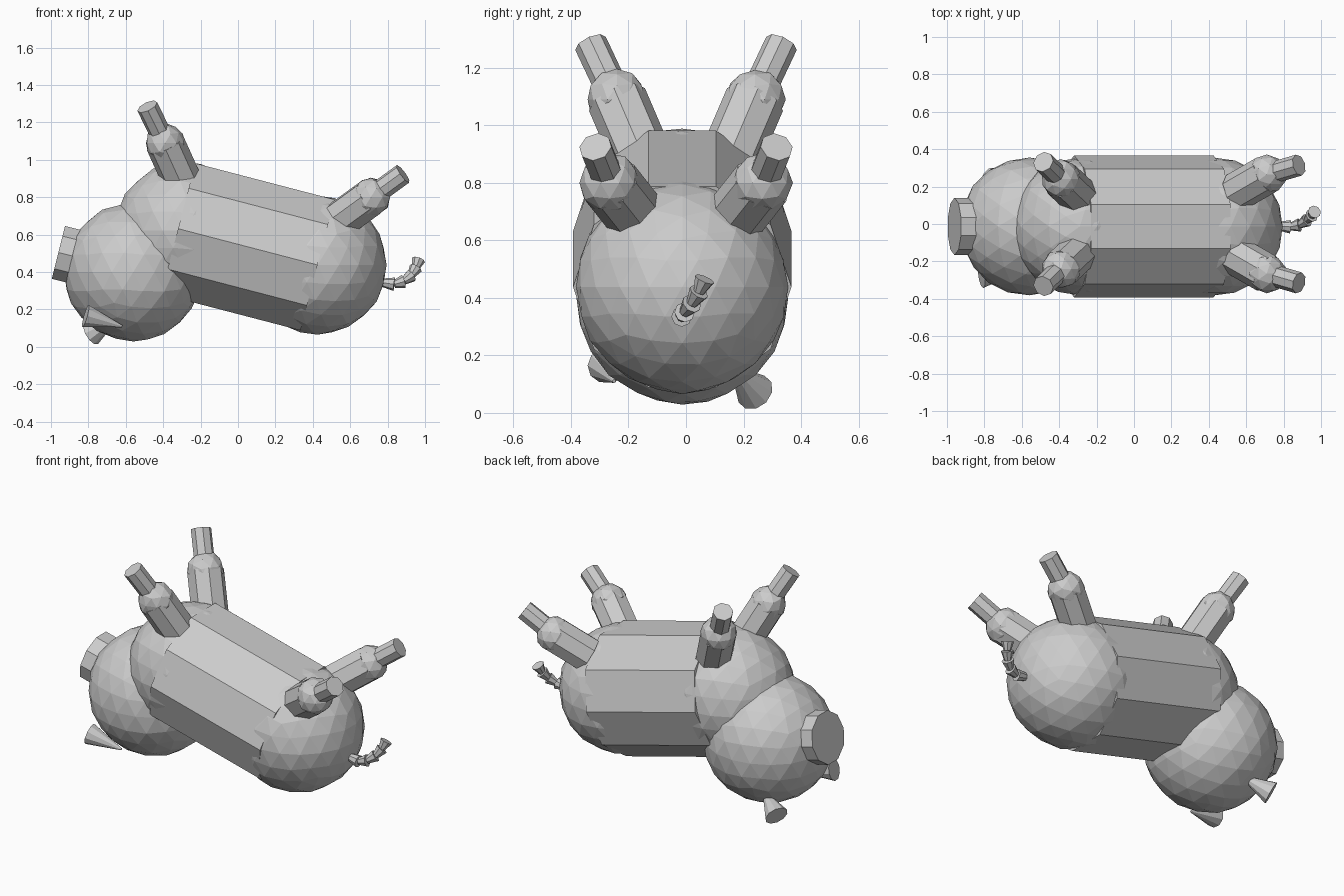
import bpy, bmesh, math, random
from mathutils import Vector

random.seed(4)
if "Cube" in bpy.data.objects:
    bpy.data.objects.remove(bpy.data.objects["Cube"], do_unlink=True)


def finish(name, bm):
    bmesh.ops.recalc_face_normals(bm, faces=bm.faces)
    mesh = bpy.data.meshes.new(name)
    bm.to_mesh(mesh)
    bm.free()
    obj = bpy.data.objects.new(name, mesh)
    bpy.context.collection.objects.link(obj)
    return obj


def rod(name, start, end, r_start, r_end, sides):
    """Closed flat-sided cylinder or tapered cone between two points."""
    start, end = Vector(start), Vector(end)
    turn = (end - start).to_track_quat('Z', 'Y')
    bm = bmesh.new()
    rings = []
    for centre, radius in ((start, r_start), (end, r_end)):
        ring = []
        for i in range(sides):
            a = math.tau * i / sides
            offset = Vector((math.cos(a), math.sin(a), 0)) * radius
            ring.append(bm.verts.new(centre + turn @ offset))
        rings.append(ring)
    low, high = rings
    for i in range(sides):
        j = (i + 1) % sides
        bm.faces.new((low[i], low[j], high[j], high[i]))
    bm.faces.new(low[::-1])
    bm.faces.new(high)
    return finish(name, bm)


def ball(name, centre, radius, detail, rough=0.0):
    """Faceted ball with a slightly uneven surface."""
    bm = bmesh.new()
    bmesh.ops.create_icosphere(bm, subdivisions=detail, radius=radius)
    for v in bm.verts:
        v.co = v.co * (1 + random.uniform(-rough, rough)) + Vector(centre)
    return finish(name, bm)


# Torso: ten-sided barrel with a ball at each end
MID = -0.013
shoulder, rump = (-0.29, MID, 0.622), (0.425, MID, 0.438)
rod("torso", (-0.32, MID, 0.632), rump, 0.38, 0.38, 10)
ball("shoulders", shoulder, 0.368, 3, 0.008)
ball("rump", rump, 0.37, 3, 0.008)

# Head and snout
ball("head", (-0.56, MID, 0.4), 0.37, 3, 0.008)
rod("snout", (-0.8, MID, 0.465), (-0.96, MID, 0.505), 0.153, 0.153, 10)

# Ears: cones that widen away from the head
rod("right_ear", (-0.62, -0.25, 0.11), (-0.815, -0.28, 0.165), 0.006, 0.063, 10)
rod("left_ear", (-0.64, 0.16, 0.16), (-0.785, 0.24, 0.072), 0.006, 0.068, 10)

# Legs: thick upper part, knee ball and thin lower part on both sides
legs = {
    "front": ((-0.295, 0.15, 0.88), (-0.39, 0.24, 1.09), (-0.485, 0.332, 1.285)),
    "rear": ((0.545, 0.17, 0.68), (0.71, 0.265, 0.8), (0.882, 0.315, 0.925)),
}
for pair, points in legs.items():
    for side, sign in (("left", 1), ("right", -1)):
        hip, knee, foot = [(x, y * sign, z) for x, y, z in points]
        label = f"{pair}_{side}"
        rod(label + "_upper_leg", hip, knee, 0.105, 0.105, 8)
        ball(label + "_knee", knee, 0.105, 2, 0.03)
        rod(label + "_lower_leg", knee, foot, 0.058, 0.058, 8)

# Curly tail: a chain of small flared cones
tail = [(0.76, -0.01, 0.345), (0.835, -0.015, 0.335), (0.885, -0.005, 0.35),
        (0.925, 0.02, 0.38), (0.95, 0.045, 0.42), (0.965, 0.065, 0.465)]
for i, (a, b) in enumerate(zip(tail, tail[1:])):
    rod(f"tail_segment_{i + 1}", a, b, 0.02, 0.036, 8)
